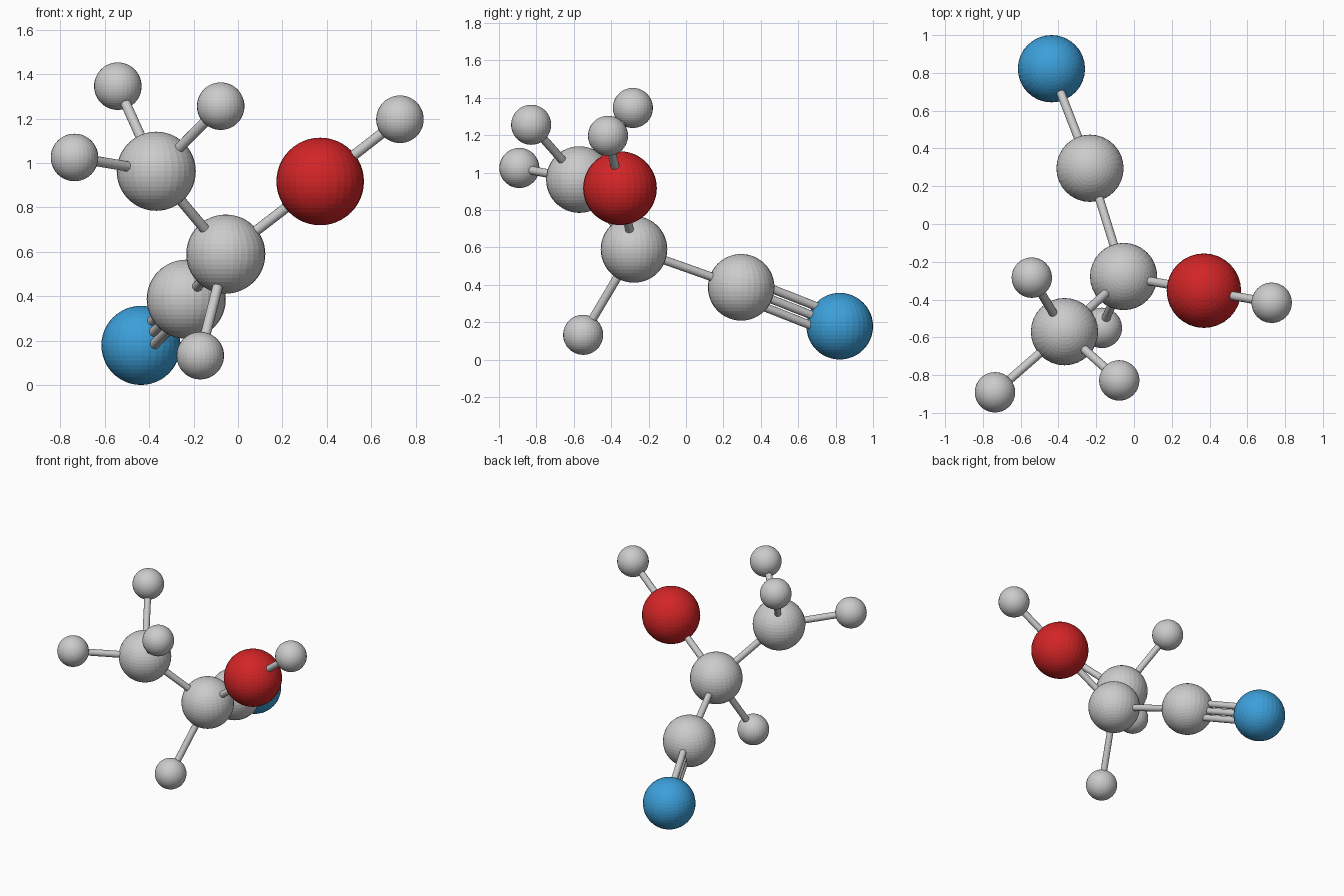
import bpy
from mathutils import Vector

if "Cube" in bpy.data.objects:
    bpy.data.objects.remove(bpy.data.objects["Cube"])


def material(name, rgb):
    m = bpy.data.materials.new(name)
    m.diffuse_color = (*rgb, 1)
    m.use_nodes = True
    m.node_tree.nodes["Principled BSDF"].inputs["Base Color"].default_value = m.diffuse_color
    return m


grey = material("light_grey", (0.60, 0.60, 0.60))
red = material("red", (0.65, 0.018, 0.02))
blue = material("blue", (0.045, 0.35, 0.70))

# Atoms: centre, radius, colour
BIG, SMALL = 0.178, 0.107
atoms = {
    "centre_carbon": ((-0.055, -0.278, 0.59), BIG, grey),
    "methyl_carbon": ((-0.368, -0.570, 0.963), BIG, grey),
    "nitrile_carbon": ((-0.233, 0.295, 0.387), BIG, grey),
    "nitrogen": ((-0.437, 0.822, 0.179), BIG, blue),
    "oxygen": ((0.370, -0.353, 0.917), 0.197, red),
    "hydroxyl_hydrogen": ((0.729, -0.417, 1.197), SMALL, grey),
    "centre_hydrogen": ((-0.170, -0.550, 0.133), SMALL, grey),
    "methyl_hydrogen_top": ((-0.541, -0.284, 1.346), SMALL, grey),
    "methyl_hydrogen_left": ((-0.736, -0.891, 1.025), SMALL, grey),
    "methyl_hydrogen_front": ((-0.078, -0.828, 1.256), SMALL, grey),
}
for name, (pos, radius, mat) in atoms.items():
    bpy.ops.mesh.primitive_uv_sphere_add(segments=32, ring_count=24, radius=radius, location=pos)
    ob = bpy.context.object
    ob.name = name
    ob.data.materials.append(mat)


# Bonds: thin rods between atom centres, spread sideways when multiple
def bond(a, b, count=1):
    p, q = Vector(atoms[a][0]), Vector(atoms[b][0])
    d = q - p
    side = d.cross(Vector((0, 0, 1))).cross(d).normalized()
    for i in range(count):
        shift = side * 0.053 * (i - (count - 1) / 2)
        bpy.ops.mesh.primitive_cylinder_add(vertices=16, radius=0.023, depth=d.length,
                                            location=(p + q) / 2 + shift)
        ob = bpy.context.object
        ob.rotation_euler = d.to_track_quat('Z', 'Y').to_euler()
        ob.name = f"bond_{a}_{b}"
        ob.data.materials.append(grey)
        bpy.ops.object.shade_smooth_by_angle()


for other in ("methyl_carbon", "nitrile_carbon", "oxygen", "centre_hydrogen"):
    bond("centre_carbon", other)
for where in ("top", "left", "front"):
    bond("methyl_carbon", "methyl_hydrogen_" + where)
bond("oxygen", "hydroxyl_hydrogen")
bond("nitrile_carbon", "nitrogen", 3)
